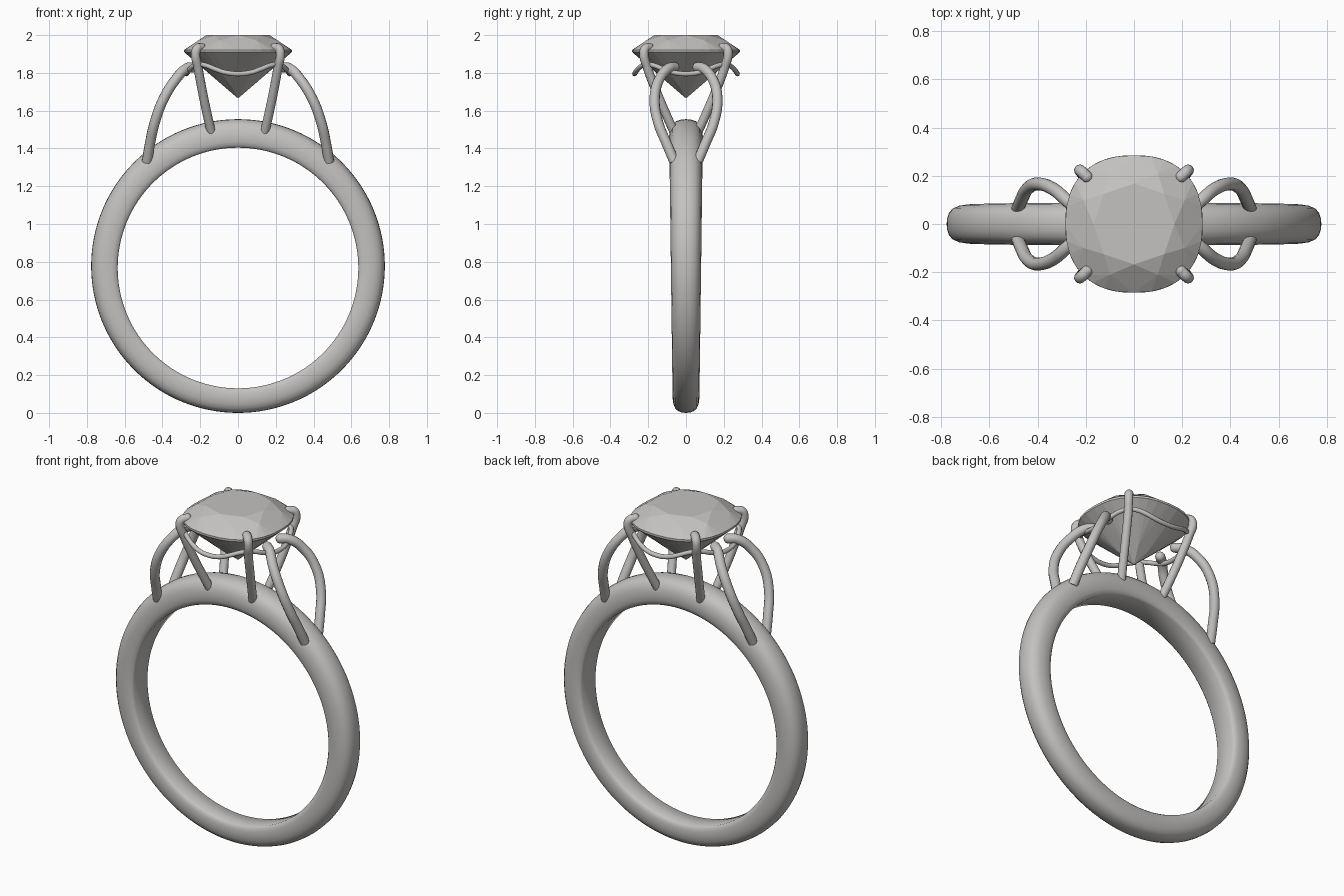
import bpy, bmesh
from math import sin, cos, pi, radians, copysign

if "Cube" in bpy.data.objects:
    bpy.data.objects.remove(bpy.data.objects["Cube"], do_unlink=True)


def material(name, colour):
    m = bpy.data.materials.new(name)
    m.use_nodes = True
    m.diffuse_color = colour
    m.node_tree.nodes["Principled BSDF"].inputs["Base Color"].default_value = colour
    return m


SILVER = material("silver grey", (0.55, 0.54, 0.525, 1))


def add_mesh(name, bm, smooth=None):
    bmesh.ops.recalc_face_normals(bm, faces=bm.faces)
    mesh = bpy.data.meshes.new(name)
    bm.to_mesh(mesh)
    bm.free()
    mesh.materials.append(SILVER)
    obj = bpy.data.objects.new(name, mesh)
    bpy.context.collection.objects.link(obj)
    if smooth:
        bpy.ops.object.select_all(action='DESELECT')
        obj.select_set(True)
        bpy.context.view_layer.objects.active = obj
        bpy.ops.object.shade_smooth_by_angle(angle=radians(smooth))
    return obj


def wire(name, points, radius, closed=False):
    """Round wire through the points, turned into a mesh."""
    cu = bpy.data.curves.new(name, 'CURVE')
    cu.dimensions = '3D'
    cu.bevel_depth = radius
    cu.bevel_resolution = 4
    cu.resolution_u = 8
    cu.use_fill_caps = True
    sp = cu.splines.new('BEZIER')
    sp.bezier_points.add(len(points) - 1)
    for bp, p in zip(sp.bezier_points, points):
        bp.co = p
        bp.handle_left_type = bp.handle_right_type = 'AUTO'
    sp.use_cyclic_u = closed
    tmp = bpy.data.objects.new(name, cu)
    bpy.context.collection.objects.link(tmp)
    bpy.context.view_layer.update()
    bm = bmesh.new()
    bm.from_mesh(tmp.to_mesh())
    tmp.to_mesh_clear()
    bpy.data.objects.remove(tmp, do_unlink=True)
    if not closed:
        # rounded end
        ball = bmesh.ops.create_uvsphere(bm, u_segments=12, v_segments=8, radius=radius)
        bmesh.ops.translate(bm, verts=ball["verts"], vec=points[-1])
    return add_mesh(name, bm, 60)


def cushion(angle, half, power=2.35):
    """Point on a rounded-square outline."""
    c, s = cos(angle), sin(angle)
    return [copysign(abs(v) ** (2 / power), v) * half for v in (c, s)]


# Band: rounded section swept round, wider and thicker towards the top
def build_band():
    # section as (share of half width, share of thickness)
    half = [(0.0, 1.0), (0.3, 0.985), (0.58, 0.93), (0.8, 0.82), (0.94, 0.64),
            (1.0, 0.42), (0.98, 0.2), (0.9, 0.06), (0.78, 0.0)]
    section = half + [(-u, v) for u, v in reversed(half[1:])]
    bm = bmesh.new()
    rings = []
    steps = 128
    for i in range(steps):
        a = 2 * pi * i / steps
        width = 0.08 + 0.009 * sin(a)
        inner, outer = 0.637, 0.7775
        zi, zo = 0.767, 0.7775
        ring = []
        for u, v in section:
            r = inner + (outer - inner) * v
            ring.append(bm.verts.new((r * cos(a), u * width, zi + (zo - zi) * v + r * sin(a))))
        rings.append(ring)
    n = len(section)
    for i, ring in enumerate(rings):
        nxt = rings[(i + 1) % steps]
        for j in range(n):
            k = (j + 1) % n
            bm.faces.new((ring[j], ring[k], nxt[k], nxt[j]))
    add_mesh("band", bm, 50)


# Stone: faceted cushion cut as the hull of its facet corners
def build_stone():
    bm = bmesh.new()

    def level(count, half, z, shift=0.0):
        for i in range(count):
            x, y = cushion(2 * pi * (i + shift) / count, half)
            bm.verts.new((x, y, z))

    level(8, 0.168, 2.0)
    level(8, 0.225, 1.972, 0.5)
    level(32, 0.285, 1.922)
    level(32, 0.285, 1.91)
    level(8, 0.085, 1.733, 0.5)
    bm.verts.new((0, 0, 1.665))
    bmesh.ops.convex_hull(bm, input=bm.verts[:])
    bmesh.ops.dissolve_limit(bm, angle_limit=radians(2), verts=bm.verts[:], edges=bm.edges[:])
    add_mesh("stone", bm)


# Gallery rail: thin wire loop that dips between the claws
def build_rail():
    pts = []
    for i in range(32):
        a = 2 * pi * i / 32
        pts.append((*cushion(a, 0.272), 1.82 - 0.025 * cos(4 * a)))
    wire("gallery_rail", pts, 0.013, closed=True)


build_band()
build_stone()
build_rail()

# Claws and shoulder wires, one of each per quarter
claw = [(0.14, 0.06, 1.48), (0.163, 0.105, 1.58), (0.19, 0.16, 1.71), (0.212, 0.205, 1.83),
        (0.224, 0.223, 1.905), (0.216, 0.216, 1.928), (0.195, 0.195, 1.935)]
shoulder = [(0.482, 0.062, 1.33), (0.467, 0.1, 1.42), (0.44, 0.148, 1.54),
            (0.395, 0.166, 1.66), (0.33, 0.142, 1.765), (0.27, 0.09, 1.825), (0.235, 0.062, 1.83)]
for side, sx in (("left", 1), ("right", -1)):
    for end, sy in (("front", -1), ("back", 1)):
        def flip(path):
            return [(x * sx, y * sy, z) for x, y, z in path]
        wire(f"{end}_{side}_claw", flip(claw), 0.024)
        wire(f"{end}_{side}_shoulder_wire", flip(shoulder), 0.027)
